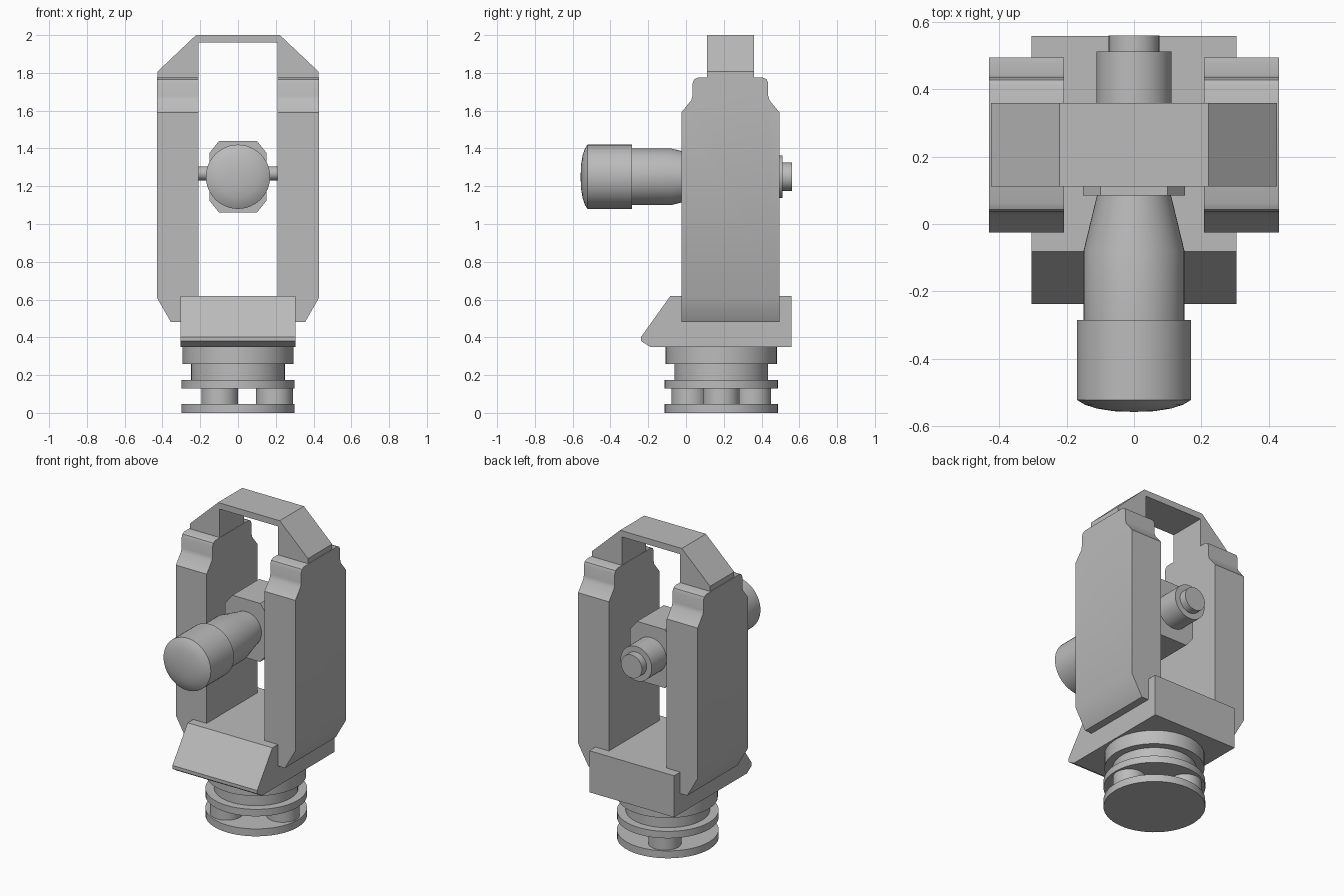
import bpy, bmesh, math
from mathutils import Matrix, Vector

if "Cube" in bpy.data.objects:
    bpy.data.objects.remove(bpy.data.objects["Cube"])

grey = bpy.data.materials.new("grey metal")
grey.use_nodes = True
GREY = (0.5, 0.5, 0.5, 1)
grey.diffuse_color = GREY
grey.node_tree.nodes["Principled BSDF"].inputs["Base Color"].default_value = GREY


def finish(name, bm, smooth=True):
    bmesh.ops.recalc_face_normals(bm, faces=bm.faces)
    mesh = bpy.data.meshes.new(name)
    bm.to_mesh(mesh)
    bm.free()
    mesh.materials.append(grey)
    obj = bpy.data.objects.new(name, mesh)
    bpy.context.collection.objects.link(obj)
    if smooth:
        bpy.ops.object.select_all(action='DESELECT')
        obj.select_set(True)
        bpy.context.view_layer.objects.active = obj
        bpy.ops.object.shade_smooth_by_angle(angle=math.radians(30))
    return obj


def prism(points, axis, start, end):
    """Extrude a profile: (y, z) points along x, or (x, z) points along y."""
    bm = bmesh.new()
    place = (lambda a, b: (start, a, b)) if axis == 'x' else (lambda a, b: (a, start, b))
    face = bm.faces.new([bm.verts.new(place(a, b)) for a, b in points])
    new = bmesh.ops.extrude_face_region(bm, geom=[face])["geom"]
    shift = Vector((end - start, 0, 0) if axis == 'x' else (0, end - start, 0))
    bmesh.ops.translate(bm, vec=shift, verts=[v for v in new if isinstance(v, bmesh.types.BMVert)])
    return bm


def lathe(name, profile, centre, along_y=False, sides=48):
    """Spin (radius, distance) points about z, or about y."""
    bm = bmesh.new()
    verts = [bm.verts.new((r, 0, d)) for r, d in profile]
    edges = [bm.edges.new(pair) for pair in zip(verts, verts[1:])]
    bmesh.ops.spin(bm, geom=verts + edges, axis=(0, 0, 1), cent=(0, 0, 0),
                   angle=math.tau, steps=sides)
    bmesh.ops.remove_doubles(bm, verts=bm.verts, dist=0.0001)
    if along_y:
        bm.transform(Matrix.Rotation(-math.pi / 2, 4, 'X'))
    bm.transform(Matrix.Translation(centre))
    return finish(name, bm)


def disc(name, radius, low, high, x=0, y=0.187):
    return lathe(name, [(0, low), (radius, low), (radius, high), (0, high)], (x, y, 0))


# Levelling base: stacked discs with three foot screws
disc("bottom_plate", 0.3, 0, 0.048)
for i in range(3):
    a = i * math.tau / 3
    disc(f"foot_screw_{i + 1}", 0.097, 0.04, 0.14,
         0.193 * math.cos(a), 0.187 + 0.193 * math.sin(a))
disc("upper_plate", 0.3, 0.13, 0.175)
disc("base_neck", 0.248, 0.17, 0.265)
disc("base_collar", 0.295, 0.26, 0.355)

# Wedge-fronted body block
body = [(-0.19, 0.35), (-0.238, 0.38), (-0.238, 0.402), (-0.082, 0.62), (0.558, 0.62), (0.558, 0.35)]
finish("body_block", prism(body, 'x', -0.305, 0.305), False)

# Two standards with rounded shoulders and cut outer bottom corners
mid = 0.235
half = [(0.26, 0.48), (0.26, 1.59), (0.207, 1.655), (0.2, 1.68), (0.2, 1.745),
        (0.192, 1.766), (0.172, 1.775)]
outline = [(mid - a, z) for a, z in half] + [(mid + a, z) for a, z in reversed(half)]
for side, name in ((-1, "right_standard"), (1, "left_standard")):
    bm = prism(outline, 'x', side * 0.208, side * 0.43)
    cut = bmesh.ops.bisect_plane(bm, geom=bm.verts[:] + bm.edges[:] + bm.faces[:],
                                 plane_co=(side * 0.43, 0, 0.612),
                                 plane_no=(side * 0.132, 0, -0.075), clear_outer=True)
    rim = [e for e in cut["geom_cut"] if isinstance(e, bmesh.types.BMEdge)]
    bmesh.ops.holes_fill(bm, edges=rim)
    finish(name, bm)

# Carrying handle arch
arch = [(0.21, 1.96), (0.21, 1.77), (0.425, 1.77), (0.425, 1.808), (0.222, 2)]
handle = arch + [(-x, z) for x, z in reversed(arch)]
finish("carrying_handle", prism(handle, 'y', 0.112, 0.36), False)

# Telescope housing with cut corners, and its cross axle
corner = [(0.1, 1.06), (0.152, 1.125), (0.152, 1.375), (0.1, 1.44)]
housing = corner + [(-x, z) for x, z in reversed(corner)]
finish("telescope_housing", prism(housing, 'y', 0.085, 0.36), False)
bm = bmesh.new()
bmesh.ops.create_cone(bm, cap_ends=True, segments=24, radius1=0.037, radius2=0.037, depth=0.44,
                      matrix=Matrix.Translation((0, mid, 1.268)) @ Matrix.Rotation(math.pi / 2, 4, 'Y'))
finish("cross_axle", bm)

# Telescope tube, lens hood with domed lens, and eyepiece
axis = (0, 0, 1.25)
lathe("telescope_tube", [(0, 0.1), (0.11, 0.1), (0.11, 0.085), (0.15, -0.08), (0.15, -0.29), (0, -0.29)],
      axis, True)
lathe("lens_hood", [(0, -0.285), (0.17, -0.285), (0.17, -0.522), (0.145, -0.537),
                    (0.11, -0.548), (0.06, -0.556), (0, -0.558)], axis, True)
lathe("eyepiece_barrel", [(0, 0.35), (0.112, 0.35), (0.112, 0.512), (0, 0.512)], axis, True)
lathe("eyepiece", [(0, 0.5), (0.075, 0.5), (0.075, 0.56), (0, 0.56)], axis, True)
